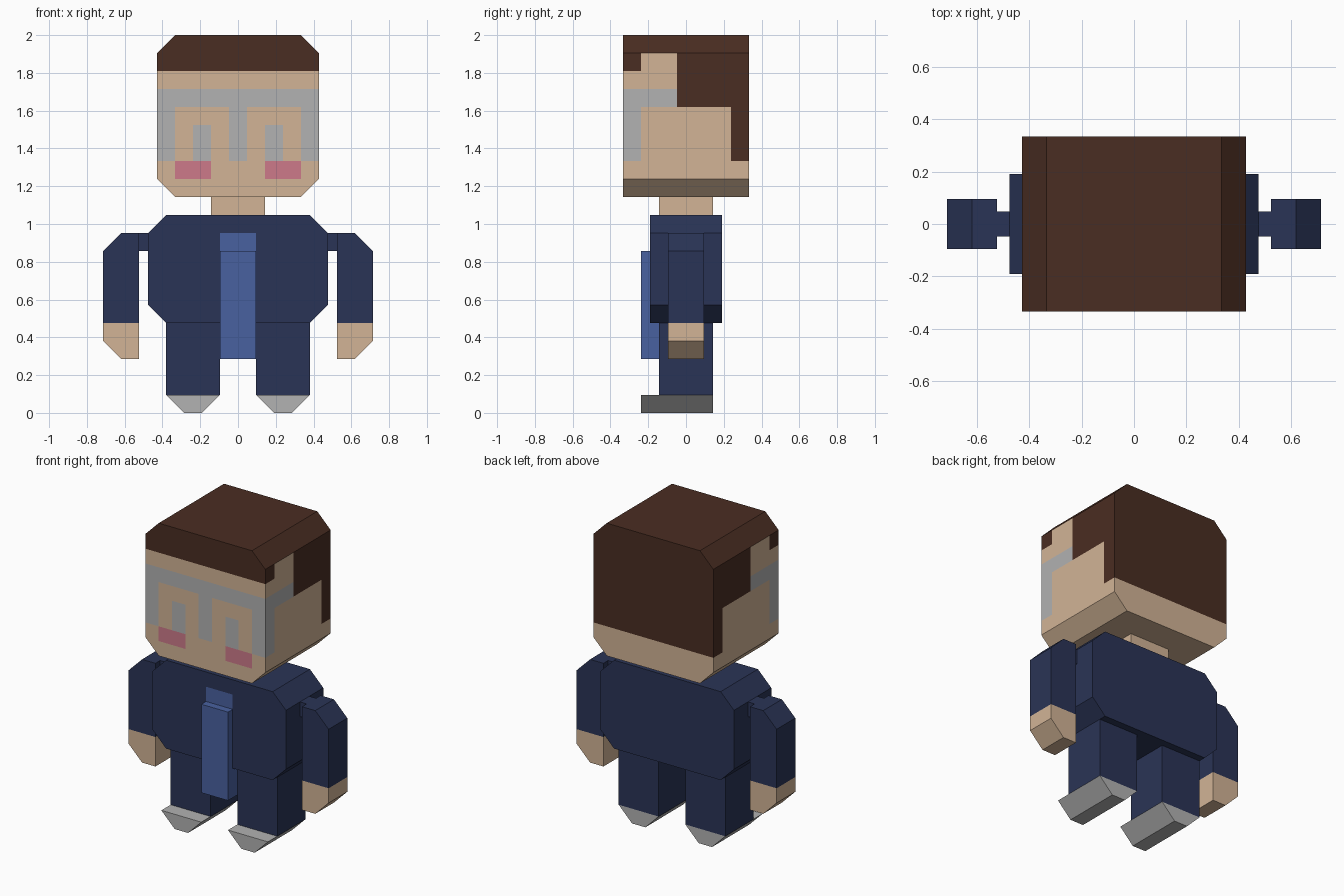
import bpy, bmesh

if "Cube" in bpy.data.objects:
    bpy.data.objects.remove(bpy.data.objects["Cube"])

U = 2 / 21  # one block unit


def material(name, rgb):
    m = bpy.data.materials.new(name)
    lin = [((c / 255 + 0.055) / 1.055) ** 2.4 for c in rgb]
    m.diffuse_color = (*lin, 1)
    m.use_nodes = True
    m.node_tree.nodes["Principled BSDF"].inputs["Base Color"].default_value = m.diffuse_color
    return m


SKIN = material("skin", (210, 180, 150))
HAIR = material("hair", (74, 45, 34))
GREY = material("grey", (178, 178, 178))
BLUSH = material("blush", (205, 122, 138))
NAVY = material("navy", (42, 52, 86))
BLUE = material("blue", (73, 97, 160))


def prism(name, profile, y0, y1, mats, mirror=False, cuts=(), paint=None):
    """Extrude an x-z profile along y, optionally slice it and paint the faces (in block units)."""
    bm = bmesh.new()
    base = bm.faces.new([bm.verts.new((x, y0, z)) for x, z in profile])
    ext = bmesh.ops.extrude_face_region(bm, geom=[base])
    for v in ext["geom"]:
        if isinstance(v, bmesh.types.BMVert):
            v.co.y = y1
    for axis, values in enumerate(cuts):
        for value in values:
            co, no = [0, 0, 0], [0, 0, 0]
            co[axis], no[axis] = value, 1
            bmesh.ops.bisect_plane(bm, geom=bm.verts[:] + bm.edges[:] + bm.faces[:],
                                   plane_co=co, plane_no=no, dist=1e-4)
    bmesh.ops.recalc_face_normals(bm, faces=bm.faces[:])
    if paint:
        for f in bm.faces:
            f.material_index = mats.index(paint(*f.calc_center_median()))
    bmesh.ops.scale(bm, vec=(U, U, U), verts=bm.verts[:])
    me = bpy.data.meshes.new(name)
    bm.to_mesh(me)
    bm.free()
    for m in mats:
        me.materials.append(m)
    ob = bpy.data.objects.new(name, me)
    bpy.context.collection.objects.link(ob)
    if mirror:
        ob.modifiers.new("mirror", "MIRROR").use_mirror_merge = False
    return ob


def rect(x0, x1, z0, z1):
    return [(x0, z0), (x1, z0), (x1, z1), (x0, z1)]


def octagon(hw, z0, z1):
    return [(1 - hw, z0), (hw - 1, z0), (hw, z0 + 1), (hw, z1 - 1),
            (hw - 1, z1), (1 - hw, z1), (-hw, z1 - 1), (-hw, z0 + 1)]


def paint_head(x, y, z):
    x = abs(x)
    if z > 20:
        return HAIR
    if z < 13:
        return SKIN
    if y > 3.4:  # back
        return HAIR if z > 14 else SKIN
    if y < -3.4:  # face
        if z > 19:
            return HAIR
        if z > 18:
            return SKIN
        if z < 14:
            return BLUSH if 1.5 < x < 3.5 else SKIN
        if z > 17 or x > 3.5 or x < 0.5 or (1.5 < x < 2.5 and z < 16):
            return GREY
        return SKIN
    # sides
    if (y > -0.5 and z > 17) or (y > 2.5 and z > 14) or (y < -2.5 and z > 19):
        return HAIR
    if (y < -0.5 and 17 < z < 18) or (y < -2.5 and 14 < z < 17):
        return GREY
    return SKIN


def paint_torso(x, y, z):
    return BLUE if y < -1.9 and abs(x) < 1 and 9 < z < 10 else NAVY


# Head and neck
prism("head", octagon(4.5, 12, 21), -3.5, 3.5, [SKIN, HAIR, GREY, BLUSH],
      cuts=((-3.5, -2.5, -1.5, -0.5, 0.5, 1.5, 2.5, 3.5), (-2.5, -0.5, 2.5),
            (13, 14, 16, 17, 18, 19, 20)), paint=paint_head)
prism("neck", rect(-1.5, 1.5, 11, 12), -1.5, 1.5, [SKIN])

# Torso and tie
prism("torso", octagon(5, 5, 11), -2, 2, [NAVY, BLUE],
      cuts=((-1, 1), (), (9, 10)), paint=paint_torso)
prism("tie", rect(-1, 1, 3, 9), -2.5, -1.5, [BLUE])

# Arms
prism("shoulder", rect(5, 5.5, 9, 10), -0.5, 0.5, [NAVY], mirror=True)
prism("arm", [(5.5, 5), (7.5, 5), (7.5, 9), (6.5, 10), (5.5, 10)], -1, 1, [NAVY], mirror=True)
prism("hand", [(5.5, 3), (6.5, 3), (7.5, 4), (7.5, 5), (5.5, 5)], -1, 1, [SKIN], mirror=True)

# Legs and shoes
prism("leg", rect(1, 4, 1, 5), -1.5, 1.5, [NAVY], mirror=True)
prism("shoe", [(2, 0), (3, 0), (4, 1), (1, 1)], -2.5, 1.5, [GREY], mirror=True)
